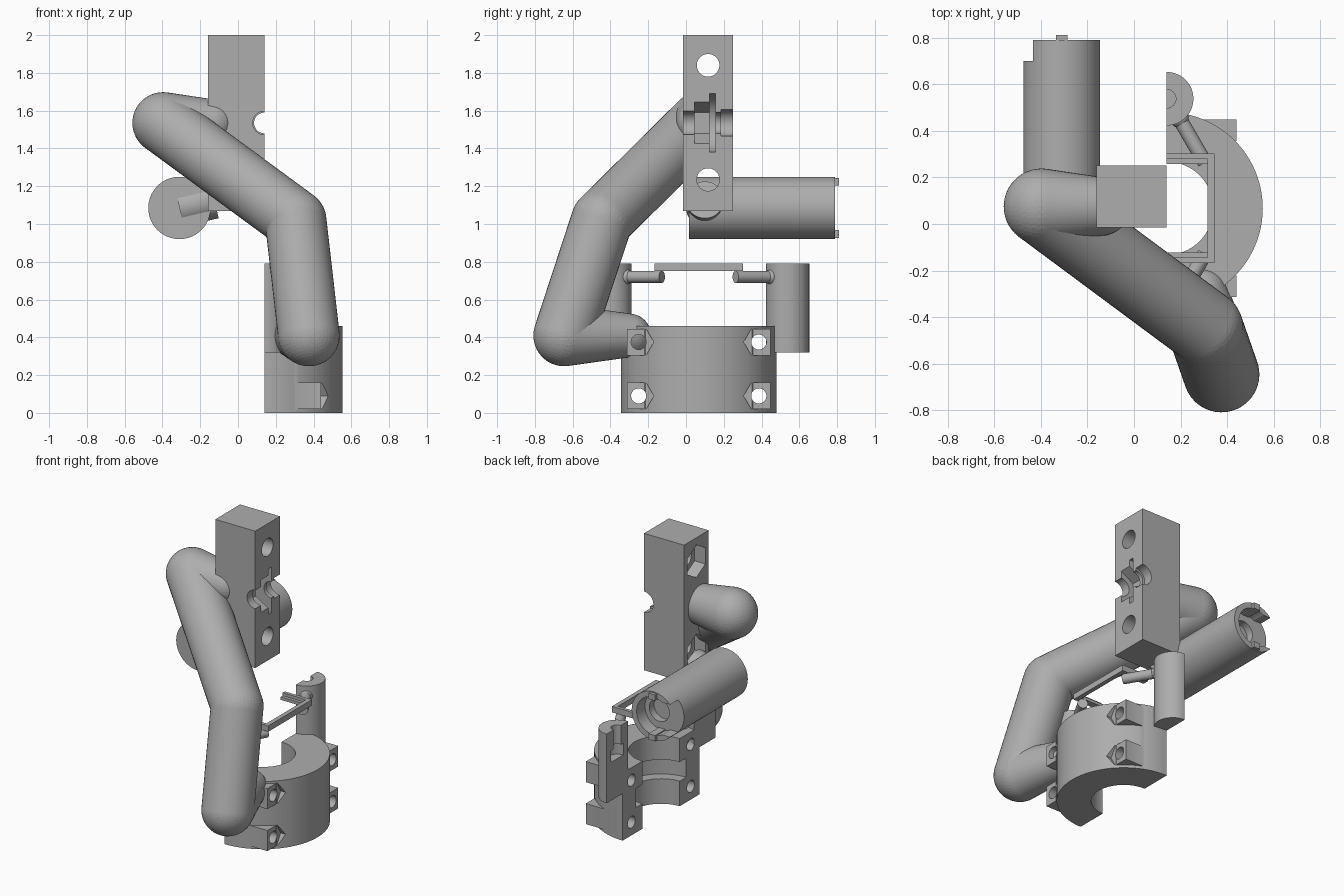
import bpy, bmesh, math
from mathutils import Vector, Matrix

if "Cube" in bpy.data.objects:
    bpy.data.objects.remove(bpy.data.objects["Cube"])

grey = bpy.data.materials.new("matte_grey")
grey.diffuse_color = (0.42, 0.42, 0.42, 1)
grey.use_nodes = True
grey.node_tree.nodes["Principled BSDF"].inputs["Base Color"].default_value = grey.diffuse_color
MID = 0.0675          # mirror plane (y) of the clamp side


def finish(bm, name):
    bmesh.ops.recalc_face_normals(bm, faces=bm.faces)
    me = bpy.data.meshes.new(name)
    bm.to_mesh(me)
    bm.free()
    me.materials.append(grey)
    ob = bpy.data.objects.new(name, me)
    bpy.context.collection.objects.link(ob)
    return ob


def box(name, lo, hi):
    bm = bmesh.new()
    bmesh.ops.create_cube(bm, size=1)
    for v in bm.verts:
        v.co = Vector([a + (b - a) * (c + 0.5) for a, b, c in zip(lo, hi, v.co)])
    return finish(bm, name)


def cyl(name, p0, p1, r, n=48, spin=0.0):
    p0, p1 = Vector(p0), Vector(p1)
    d = p1 - p0
    m = (Matrix.Translation((p0 + p1) / 2) @ d.to_track_quat('Z', 'Y').to_matrix().to_4x4()
         @ Matrix.Rotation(spin, 4, 'Z'))
    bm = bmesh.new()
    bmesh.ops.create_cone(bm, cap_ends=True, segments=n, radius1=r, radius2=r,
                          depth=d.length, matrix=m)
    return finish(bm, name)


def capsule(name, p0, r0, p1, r1):
    """Hull of two balls: a rounded, optionally tapered limb."""
    bm = bmesh.new()
    axis = (Vector(p1) - Vector(p0)).to_track_quat('Z', 'Y').to_matrix().to_4x4()
    for p, r in ((p0, r0), (p1, r1)):
        bmesh.ops.create_uvsphere(bm, u_segments=40, v_segments=24, radius=r,
                                  matrix=Matrix.Translation(p) @ axis)
    res = bmesh.ops.convex_hull(bm, input=bm.verts)
    inner = {e for e in res["geom_interior"] if isinstance(e, bmesh.types.BMVert)}
    bmesh.ops.delete(bm, geom=list(inner), context='VERTS')
    return finish(bm, name)


def apply_bool(ob, tools, op='DIFFERENCE'):
    for t in tools:
        mod = ob.modifiers.new("cut", 'BOOLEAN')
        mod.operation, mod.object, mod.solver = op, t, 'EXACT'
        bpy.context.view_layer.objects.active = ob
        bpy.ops.object.modifier_apply(modifier=mod.name)
        bpy.data.objects.remove(t, do_unlink=True)
    return ob


# Upper block with two bolt holes, hex nut pockets and a stepped pivot seat
block = box("upper_block", (-0.16, -0.015, 1.07), (0.14, 0.25, 2.0))
cuts = []
for z in (1.84, 1.235):
    cuts.append(cyl("cut", (-0.3, 0.117, z), (0.3, 0.117, z), 0.06))
    cuts.append(cyl("cut", (-0.3, 0.117, z), (-0.08, 0.117, z), 0.11, 6))
for y0, y1, r, n in ((-0.1, 0.05, 0.062, 48), (0.045, 0.127, 0.11, 6),
                     (0.125, 0.157, 0.155, 48), (0.15, 0.19, 0.055, 48),
                     (0.185, 0.3, 0.07, 48)):
    cuts.append(cyl("cut", (0.14, y0, 1.535), (0.14, y1, 1.535), r, n))
apply_bool(block, cuts)

# Bent tubular arm
J1, J2, J3 = (-0.396, 0.075, 1.535), (0.305, -0.445, 1.02), (0.375, -0.645, 0.41)
R = 0.163
capsule("arm_top_stub", J1, R, (-0.14, 0.075, 1.535), 0.125)
capsule("arm_upper", J1, R, J2, R)
capsule("arm_lower", J2, R, J3, R)
capsule("arm_bottom_stub", J3, R, (0.29, -0.30, 0.41), 0.115)

# Horizontal barrel with a hollow, slotted rear end
cx, cz = -0.31, 1.085
barrel = cyl("barrel", (cx, 0.015, cz), (cx, 0.79, cz), 0.165, 64)
apply_bool(barrel, [
    cyl("cut", (cx, 0.70, cz), (cx, 0.9, cz), 0.128),
    box("cut", (cx - 0.2, 0.70, cz - 0.11), (cx - 0.05, 0.9, cz + 0.11)),
    cyl("cut", (cx + 0.02, 0.65, cz), (cx + 0.02, 0.8, cz), 0.075)])
for s, word in ((1, "upper"), (-1, "lower")):
    z = sorted((cz + s * 0.118, cz + s * 0.158))
    box(word + "_barrel_tab", (cx - 0.025, 0.70, z[0]), (cx + 0.025, 0.81, z[1]))

# Tilted peg joining barrel and block
cyl("barrel_peg", (cx, 0.1, 1.085), (-0.125, 0.1, 1.128), 0.1)

# Half ring clamp
clamp = cyl("half_clamp", (0.14, MID, 0), (0.14, MID, 0.46), 0.4125, 96)
bolts = [(MID + s * 0.318, z, s) for s in (1, -1) for z in (0.09, 0.375)]
lugs = []
for y, z, s in bolts:
    ys = sorted((y - s * 0.03, MID + s * 0.38))
    lugs.append(box("lug", (0.15, ys[0], z - 0.07), (0.44, ys[1], z + 0.07)))
apply_bool(clamp, lugs, 'UNION')
cuts = [box("cut", (-1, -1, -1), (0.14, 1, 1)),
        cyl("cut", (0.14, MID, -0.1), (0.14, MID, 0.6), 0.2, 64),
        cyl("cut", (0.14, MID, 0.17), (0.14, MID, 0.30), 0.27, 64)]
for y, z, s in bolts:
    cuts.append(cyl("cut", (0.0, y, z), (0.7, y, z), 0.04, 32))
    # hex seat with one corner facing the middle
    bm = bmesh.new()
    bmesh.ops.create_cone(bm, cap_ends=True, segments=6, radius1=0.08, radius2=0.08, depth=0.3)
    if abs(max(v.co.x for v in bm.verts) - 0.08) < 0.001:
        bmesh.ops.rotate(bm, verts=bm.verts, matrix=Matrix.Rotation(math.pi / 2, 3, 'Z'))
    bmesh.ops.rotate(bm, verts=bm.verts, matrix=Matrix.Rotation(math.pi / 2, 3, 'Y'))
    bmesh.ops.translate(bm, verts=bm.verts, vec=(0.59, y, z))
    cuts.append(finish(bm, "cut"))
    ys = sorted((y, y + s * 0.1))
    cuts.append(box("cut", (0.44, ys[0], z - 0.07), (0.74, ys[1], z + 0.07)))
apply_bool(clamp, cuts)

# Side posts, ball rods and U bracket, mirrored about the clamp middle
for s, word in ((1, "back"), (-1, "front")):
    y = MID + s * 0.47
    post = cyl(word + "_post", (0.14, y, 0.32), (0.14, y, 0.79), 0.115)
    apply_bool(post, [box("cut", (-1, -1, -1), (0.14, 1, 1)),
                      cyl("cut", (0.14, y, 0.60), (0.14, y, 0.9), 0.04, 32),
                      cyl("cut", (0.14, y, 0.58), (0.14, y, 0.66), 0.065, 32)])
    a = (0.195, MID + s * 0.385, 0.72)
    cyl(word + "_rod", a, (0.305, MID + s * 0.195, 0.72), 0.032, 24)
    capsule(word + "_rod_ball", a, 0.04, (0.19, MID + s * 0.395, 0.72), 0.04)
    ys = sorted((MID + s * 0.212, MID + s * 0.235))
    box(word + "_bracket_rail", (0.14, ys[0], 0.75), (0.345, ys[1], 0.79))
    ys = sorted((MID + s * 0.19, MID + s * 0.213))
    box(word + "_bracket_ledge", (0.14, ys[0], 0.75), (0.335, ys[1], 0.77))
box("bracket_bar", (0.315, MID - 0.235, 0.75), (0.345, MID + 0.235, 0.79))

# Smooth round faces, keep hard edges
for ob in bpy.context.scene.objects:
    ob.select_set(True)
    bpy.context.view_layer.objects.active = ob
bpy.ops.object.shade_smooth_by_angle(angle=math.radians(30))
